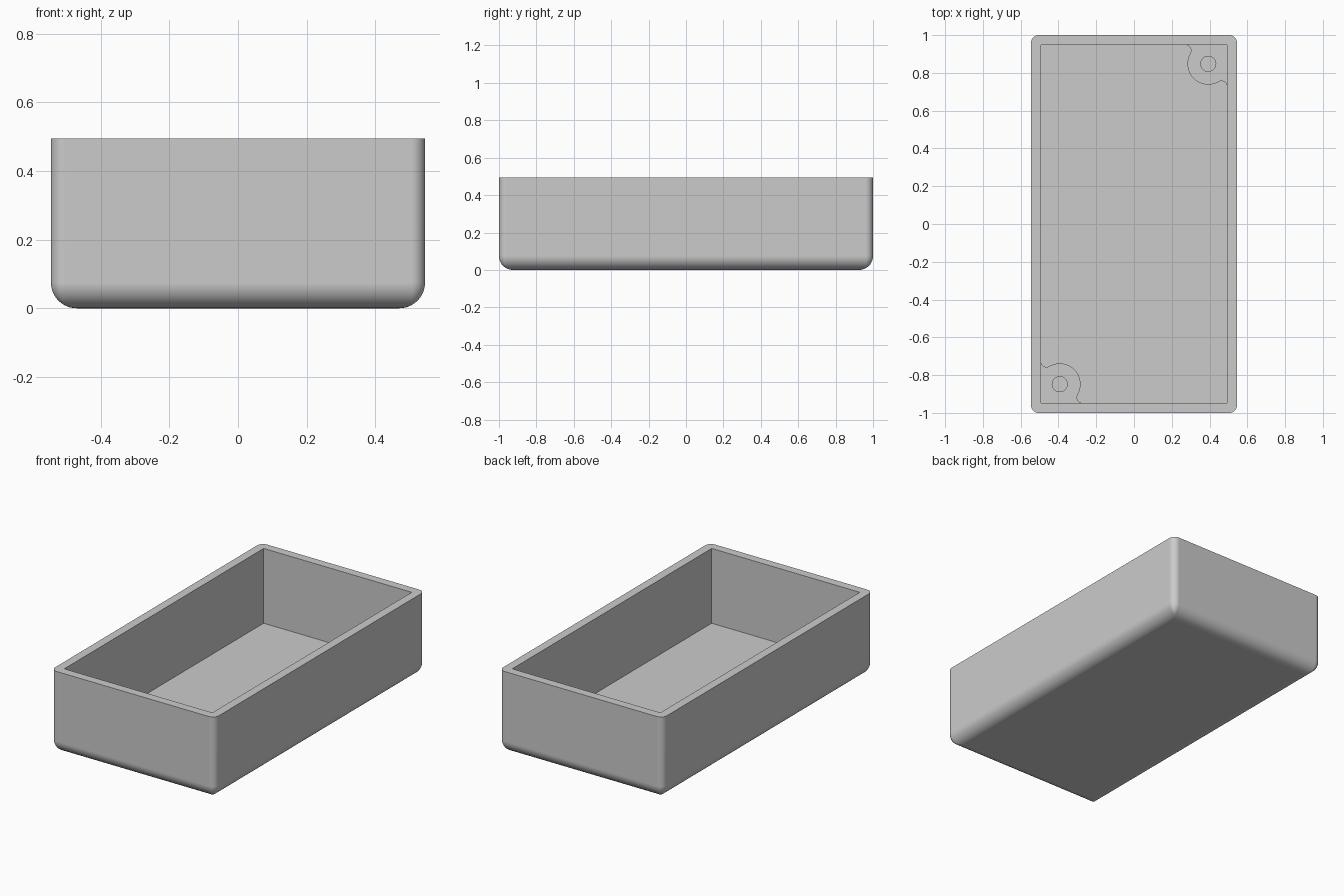
import bpy, bmesh
from math import sin, cos, pi, atan2
from mathutils import Vector

cube = bpy.data.objects.get("Cube")
if cube:
    bpy.data.objects.remove(cube)

HX, HY, HEIGHT = 0.545, 1.0, 0.495      # outer half sizes and height
WALL, FLOOR = 0.052, 0.045
CORNER, BOTTOM = 0.04, 0.075            # edge radii
BOSS_TOP = 0.2

grey = bpy.data.materials.new("light grey")
grey.use_nodes = True
COLOUR = (0.6, 0.6, 0.6, 1)
grey.diffuse_color = COLOUR
grey.node_tree.nodes["Principled BSDF"].inputs["Base Color"].default_value = COLOUR


def finish(bm, name):
    """Turn a bmesh into a smooth shaded object with crisp edges."""
    bmesh.ops.remove_doubles(bm, verts=bm.verts, dist=1e-5)
    mesh = bpy.data.meshes.new(name)
    bm.to_mesh(mesh)
    bm.free()
    mesh.materials.append(grey)
    obj = bpy.data.objects.new(name, mesh)
    bpy.context.collection.objects.link(obj)
    bpy.ops.object.select_all(action='DESELECT')
    obj.select_set(True)
    bpy.context.view_layer.objects.active = obj
    bpy.ops.object.shade_smooth_by_angle(angle=pi / 6)
    mod = obj.modifiers.new("flat faces", 'WEIGHTED_NORMAL')
    mod.keep_sharp = True
    return obj


def arc(cx, cy, r, start, end, steps):
    return [Vector((cx + r * cos(a), cy + r * sin(a), 0))
            for a in (start + (end - start) * i / steps for i in range(steps + 1))]


def ring(bm, inset, radius, z):
    """Rounded rectangle, inset from the outer walls."""
    x, y = HX - inset - radius, HY - inset - radius
    points = []
    for i, (sx, sy) in enumerate(((1, 1), (-1, 1), (-1, -1), (1, -1))):
        points += arc(sx * x, sy * y, radius, i * pi / 2, (i + 1) * pi / 2, 8)
    return [bm.verts.new((p.x, p.y, z)) for p in points]


# Tray: rounded bottom edge, outer wall, rim, sharp inner wall and floor
bm = bmesh.new()
rings = []
for i in range(13):
    a = pi / 2 * (1 - i / 12)
    inset = BOTTOM * (1 - cos(a))
    rings.append(ring(bm, inset, max(CORNER - inset, 0.012), BOTTOM * (1 - sin(a))))
rings.append(ring(bm, 0, CORNER, HEIGHT))
rings.append(ring(bm, WALL, 0, HEIGHT))
rings.append(ring(bm, WALL, 0, FLOOR))
for low, high in zip(rings, rings[1:]):
    for i in range(len(low)):
        j = (i + 1) % len(low)
        bm.faces.new((low[i], low[j], high[j], high[i]))
bm.faces.new(rings[0][::-1])
bm.faces.new(rings[-1])
bmesh.ops.dissolve_degenerate(bm, dist=1e-5, edges=bm.edges)
finish(bm, "tray")


# Screw bosses in two opposite corners
def boss(name, sign):
    wx, wy = HX - WALL, HY - WALL
    cx, cy, r, fillet = wx - 0.1, wy - 0.1, 0.11, 0.03
    # Fillet circle touches both the wall and the boss circle
    dx = wx - fillet - cx
    dy = ((r + fillet) ** 2 - dx ** 2) ** 0.5
    t = atan2(-dy, dx)
    blend = arc(wx - fillet, cy - dy, fillet, 0, t + pi, 8)
    start, end = t, -pi / 2 - (t + pi / 2) - pi / 2
    end = -3 * pi / 2 - t
    outline = blend + arc(cx, cy, r, start, end, 28)[1:-1]
    # Mirror the blend across the diagonal
    outline += [Vector((p.y - cy + cx, p.x - cx + cy, 0)) for p in reversed(blend)]
    deep = 0.01
    outline += [Vector((outline[-1].x, wy + deep, 0)),
                Vector((wx + deep, wy + deep, 0)),
                Vector((wx + deep, outline[0].y, 0))]
    hole = arc(cx, cy, 0.04, 0, 2 * pi, 32)[:-1]

    bm = bmesh.new()
    edges = []
    for loop in (outline, hole):
        verts = [bm.verts.new((sign * p.x, -sign * -p.y, BOSS_TOP)) for p in loop]
        edges += [bm.edges.new((verts[i - 1], verts[i])) for i in range(len(verts))]
    bmesh.ops.triangle_fill(bm, edges=edges, use_beauty=True, normal=(0, 0, 1))
    sides = bmesh.ops.extrude_edge_only(bm, edges=edges)["geom"]
    for v in sides:
        if isinstance(v, bmesh.types.BMVert):
            v.co.z = FLOOR
    bmesh.ops.recalc_face_normals(bm, faces=bm.faces)
    top = max(bm.faces, key=lambda f: f.calc_center_median().z)
    if top.normal.z < 0:
        bmesh.ops.reverse_faces(bm, faces=bm.faces)
    return finish(bm, name)


# The second boss is the first turned half way round
boss("front_left_boss", -1).rotation_euler.z = 0
boss("back_right_boss", 1)
